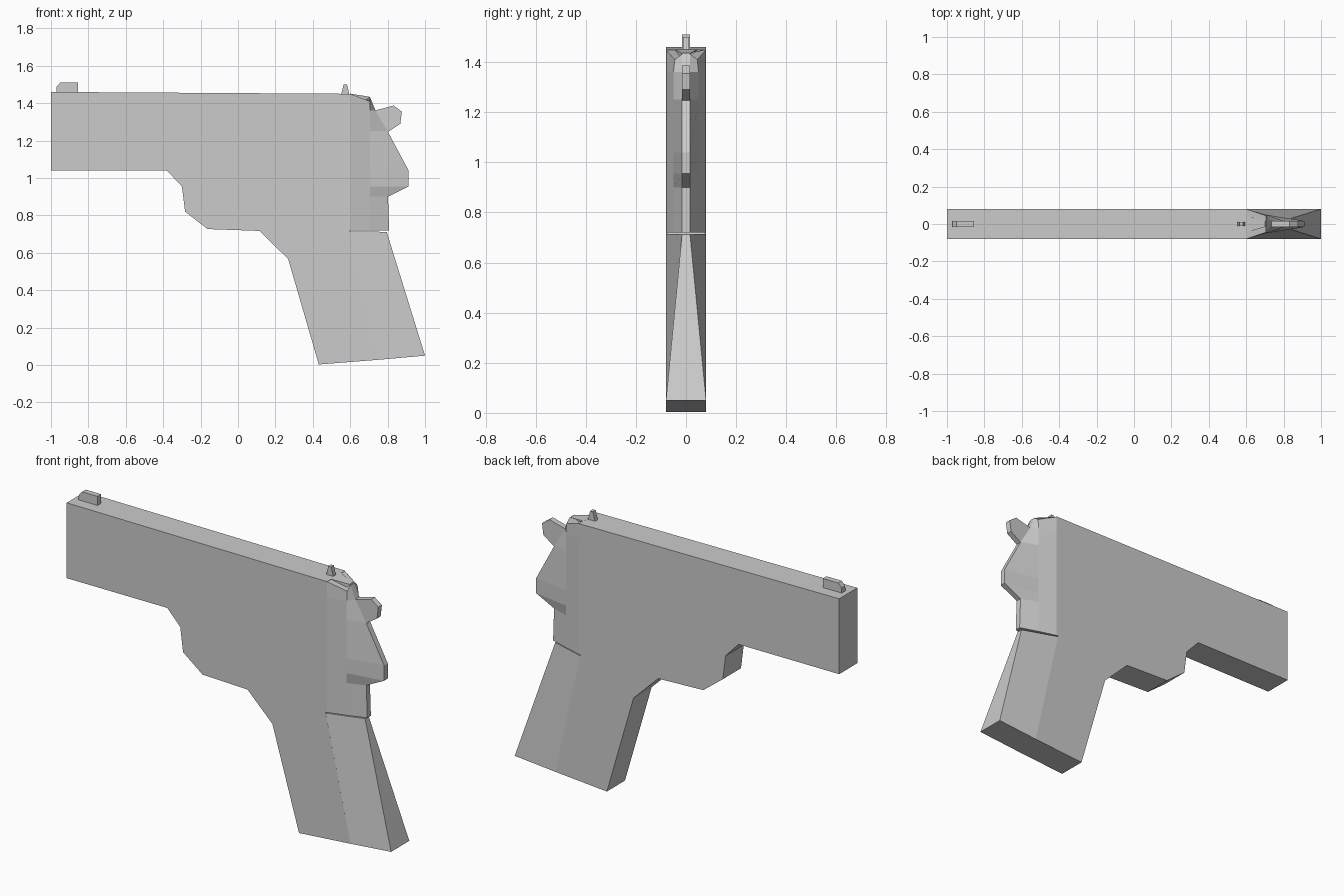
import bpy

if "Cube" in bpy.data.objects:
    bpy.data.objects.remove(bpy.data.objects["Cube"])


def make_mesh(name, verts, faces):
    mesh = bpy.data.meshes.new(name)
    mesh.from_pydata(verts, [], faces)
    mesh.update()
    obj = bpy.data.objects.new(name, mesh)
    bpy.context.collection.objects.link(obj)
    return obj


def loft(name, rings):
    """Skin closed rings of equal length and cap both ends."""
    n = len(rings[0])
    verts = [p for ring in rings for p in ring]
    faces = [tuple(reversed(range(n))), tuple(range(len(verts) - n, len(verts)))]
    for r in range(len(rings) - 1):
        for i in range(n):
            j = (i + 1) % n
            faces.append((r * n + i, r * n + j, (r + 1) * n + j, (r + 1) * n + i))
    return make_mesh(name, verts, faces)


def plate(name, profile, half):
    """Extrude a counter-clockwise side profile symmetrically across y."""
    return loft(name, [[(x, y, z) for x, z in reversed(profile)] for y in (-half, half)][::-1])


def section(points):
    """Ring from (x, half width, z) points, mirrored across y."""
    return ([(x, -w, z) for x, w, z in points]
            + [(x, w, z) for x, w, z in reversed(points)])


HALF, THIN = 0.08, 0.016

# Main body with front half of the grip
plate("main_body", [
    (-1, 1.46), (-1, 1.04), (-0.38, 1.04), (-0.30, 0.955), (-0.283, 0.82),
    (-0.163, 0.727), (0.115, 0.717), (0.268, 0.567), (0.432, 0.003),
    (0.75, 0.028), (0.595, 0.72), (0.605, 0.72), (0.605, 1.45)], HALF)

# Rear half of the grip, narrow at the top and full width at the base
loft("grip_back", [
    section([(0.75, HALF, 0.028), (1.0, HALF, 0.05)]),
    section([(0.595, HALF, 0.715), (0.795, THIN, 0.712)])])

# Tapered rear of the body: (height, rear edge x)
rear = [(0.72, 0.808), (0.90, 0.802), (0.955, 0.912), (1.04, 0.912),
        (1.25, 0.80), (1.36, 0.735)]
rings = [section([(0.6, HALF, z), (0.705, 0.05, z), (x, THIN, z)]) for z, x in rear]
rings.append(section([(0.6, HALF, 1.45), (0.705, 0.045, 1.41), (0.706, THIN, 1.432)]))
loft("body_back", rings)

# Thin details along the centre line
plate("hammer", [(0.70, 1.27), (0.80, 1.245), (0.868, 1.29), (0.876, 1.355),
                 (0.832, 1.387), (0.735, 1.362), (0.70, 1.437)], THIN)
plate("front_sight", [(-0.972, 1.45), (-0.855, 1.45), (-0.855, 1.51),
                      (-0.95, 1.51), (-0.97, 1.488)], THIN)
plate("rear_sight", [(0.55, 1.44), (0.597, 1.44), (0.583, 1.5), (0.565, 1.5)], 0.012)

# Raised cap easing the top edge into the tapered back
loft("top_cap", [
    section([(0.6, 0.045, 1.41), (0.70, THIN, 1.41)]),
    section([(0.6, 0.045, 1.451), (0.70, THIN, 1.435)])])
